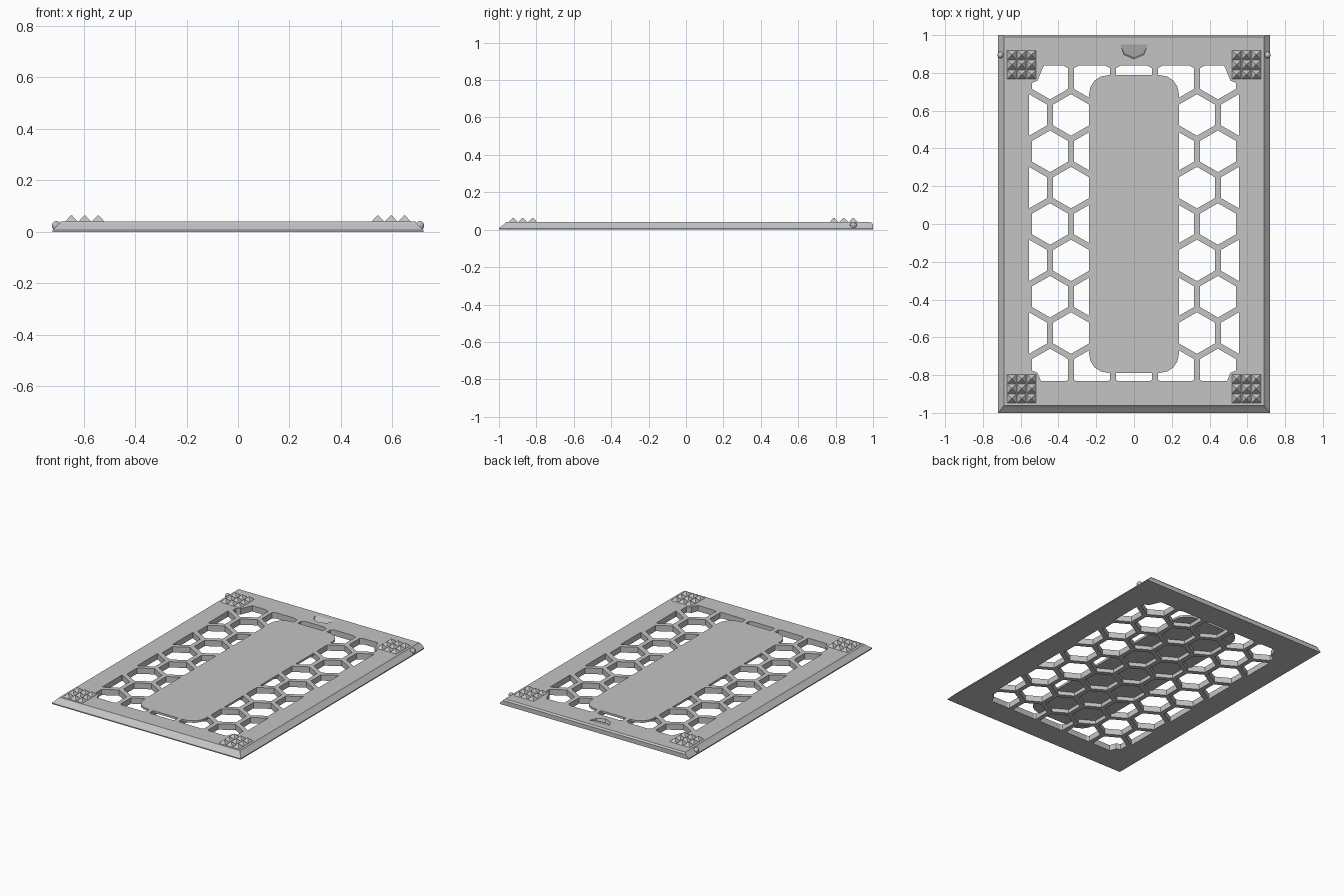
import bpy, bmesh, math
from mathutils import Matrix

cube = bpy.data.objects.get("Cube")
if cube:
    bpy.data.objects.remove(cube, do_unlink=True)

grey = bpy.data.materials.new("light grey")
grey.use_nodes = True
grey.diffuse_color = (0.55, 0.55, 0.55, 1)
grey.node_tree.nodes["Principled BSDF"].inputs["Base Color"].default_value = grey.diffuse_color

TOP = 0.04
PITCH = 0.2222
ROW = PITCH * math.sqrt(3) / 2


def make(name, bm):
    bmesh.ops.recalc_face_normals(bm, faces=bm.faces)
    mesh = bpy.data.meshes.new(name)
    bm.to_mesh(mesh)
    bm.free()
    mesh.materials.append(grey)
    obj = bpy.data.objects.new(name, mesh)
    bpy.context.collection.objects.link(obj)
    return obj


def prism(bm, pts, z0, z1):
    low = [bm.verts.new((x, y, z0)) for x, y in pts]
    high = [bm.verts.new((x, y, z1)) for x, y in pts]
    bm.faces.new(low[::-1])
    bm.faces.new(high)
    for i in range(len(pts)):
        j = (i + 1) % len(pts)
        bm.faces.new((low[i], low[j], high[j], high[i]))


def ngon(cx, cy, r, n, start=0.0):
    return [(cx + r * math.cos(start + math.tau * i / n),
             cy + r * math.sin(start + math.tau * i / n)) for i in range(n)]


def rect(x, y0, y1):
    return [(-x, y0), (x, y0), (x, y1), (-x, y1)]


def boolean(target, tool, operation):
    mod = target.modifiers.new("cut", "BOOLEAN")
    mod.operation, mod.object, mod.solver = operation, tool, "EXACT"
    bpy.context.view_layer.objects.active = target
    bpy.ops.object.modifier_apply(modifier=mod.name)
    bpy.data.objects.remove(tool, do_unlink=True)


# Lid plate: sections stacked upward, sloped on the front and both sides
bm = bmesh.new()
sections = [(0.72, -1, 1, 0), (0.72, -1, 1, 0.007),
            (0.697, -0.972, 1, 0.03), (0.688, -0.962, 0.99, TOP)]
rings = [[bm.verts.new((x, y, z)) for x, y in rect(hx, y0, y1)]
         for hx, y0, y1, z in sections]
bm.faces.new(rings[0][::-1])
bm.faces.new(rings[-1])
for a, b in zip(rings, rings[1:]):
    for i in range(4):
        j = (i + 1) % 4
        bm.faces.new((a[i], a[j], b[j], b[i]))
plate = make("lid_plate", bm)

# Honeycomb openings
bm = bmesh.new()
for row in range(-4, 5):
    for col in range(-3, 4):
        x = (col + 0.5 * (row % 2)) * PITCH
        prism(bm, ngon(x, row * ROW, 0.11, 6, math.pi / 6), -0.1, 0.1)
holes = make("honeycomb_cutter", bm)

# Limit them to the window
bm = bmesh.new()
prism(bm, rect(0.557, -0.832, 0.838), -0.2, 0.2)
boolean(holes, make("window_limit", bm), "INTERSECT")

# Keep solid corner pads under the grips
grip_centres = [(sx * 0.595, y) for sx in (-1, 1) for y in (0.843, -0.872)]
bm = bmesh.new()
for x, y in grip_centres:
    prism(bm, ngon(x, y, 0.119, 8), -0.2, 0.2)
boolean(holes, make("corner_pads", bm), "DIFFERENCE")

# Keep a thin rounded centre panel over the honeycomb
px, py, r, steps = 0.238, 0.788, 0.1, 4
outline = []
for k, (sx, sy) in enumerate([(1, 1), (-1, 1), (-1, -1), (1, -1)]):
    for i in range(steps + 1):
        a = math.pi / 2 * (k + i / steps)
        outline.append((sx * (px - r) + r * math.cos(a), sy * (py - r) + r * math.sin(a)))
bm = bmesh.new()
prism(bm, outline, 0.026, 0.2)
boolean(holes, make("centre_panel", bm), "DIFFERENCE")
boolean(plate, holes, "DIFFERENCE")

# Fingernail notch with a sloping floor
bm = bmesh.new()
prism(bm, ngon(0, 0, 0.073, 8), 0, 0.15)
bm.transform(Matrix.Translation((0, 0.95, TOP)) @ Matrix.Rotation(math.radians(18), 4, "X"))
boolean(plate, make("notch_cutter", bm), "DIFFERENCE")

# Pyramid grips at the corners
for n, (cx, cy) in enumerate(grip_centres):
    bm = bmesh.new()
    for i in (-1, 0, 1):
        for j in (-1, 0, 1):
            place = Matrix.Translation((cx + i * 0.052, cy + j * 0.052, TOP + 0.011))
            bmesh.ops.create_cone(bm, cap_ends=True, segments=4, radius1=0.0355,
                                  radius2=0.004, depth=0.024,
                                  matrix=place @ Matrix.Rotation(math.pi / 4, 4, "Z"))
    make("grip_pyramids_%d" % (n + 1), bm)

# Small latch bumps on the sides
for side, sx in (("left", 1), ("right", -1)):
    bm = bmesh.new()
    bmesh.ops.create_uvsphere(bm, u_segments=10, v_segments=6, radius=0.018,
                              matrix=Matrix.Translation((sx * 0.706, 0.895, 0.024)))
    make("latch_bump_" + side, bm)
